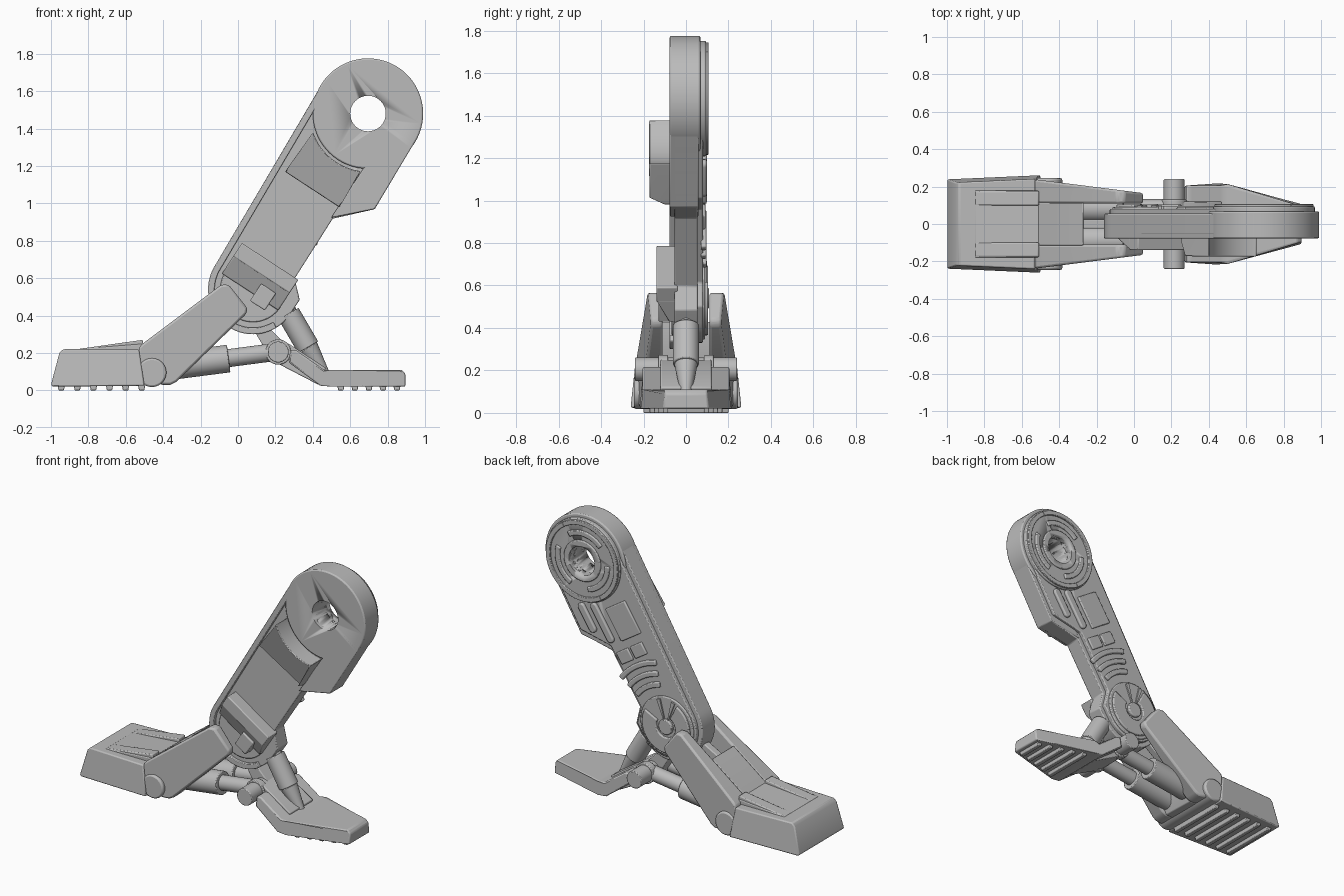
import bpy, bmesh, math
from mathutils import Vector, Matrix

if "Cube" in bpy.data.objects:
    bpy.data.objects.remove(bpy.data.objects["Cube"])

grey = bpy.data.materials.new("plain grey")
grey.use_nodes = True
COLOUR = (0.5, 0.5, 0.5, 1)
grey.diffuse_color = COLOUR
grey.node_tree.nodes["Principled BSDF"].inputs["Base Color"].default_value = COLOUR


def finish(name, bm, bevel=0.0):
    bmesh.ops.recalc_face_normals(bm, faces=bm.faces)
    mesh = bpy.data.meshes.new(name)
    bm.to_mesh(mesh)
    bm.free()
    obj = bpy.data.objects.new(name, mesh)
    bpy.context.collection.objects.link(obj)
    mesh.materials.append(grey)
    bpy.ops.object.select_all(action="DESELECT")
    obj.select_set(True)
    bpy.context.view_layer.objects.active = obj
    bpy.ops.object.shade_smooth_by_angle(angle=math.radians(35))
    if bevel:
        mod = obj.modifiers.new("soft edges", "BEVEL")
        mod.width, mod.segments = bevel, 2
        mod.limit_method, mod.angle_limit = "ANGLE", math.radians(35)
    return obj


def prism(name, pts, y0, y1, bevel=0.006, shape=None):
    """Extrude an x-z outline along y; shape(x, y, z) may move y."""
    bm = bmesh.new()
    face = bm.faces.new([bm.verts.new((x, y0, z)) for x, z in pts])
    out = bmesh.ops.extrude_face_region(bm, geom=[face])
    for v in out["geom"]:
        if isinstance(v, bmesh.types.BMVert):
            v.co.y = y1
    if shape:
        for v in bm.verts:
            v.co.y = shape(*v.co)
    return finish(name, bm, bevel)


def rod(name, a, b, r0, r1=None, bevel=0.005):
    a, b = Vector(a), Vector(b)
    bm = bmesh.new()
    turn = (b - a).to_track_quat("Z", "Y").to_matrix().to_4x4()
    bmesh.ops.create_cone(bm, cap_ends=True, segments=40, radius1=r0,
                          radius2=r0 if r1 is None else r1, depth=(b - a).length,
                          matrix=Matrix.Translation((a + b) / 2) @ turn)
    return finish(name, bm, bevel)


# Leg coordinates: u runs up the leg from the lower joint, v to its rear side
LOW, TOP = Vector((0.08, 0.54)), Vector((0.695, 1.48))
AXIS = (TOP - LOW).normalized()
SIDE = Vector((-AXIS.y, AXIS.x))
LEN = (TOP - LOW).length


def leg(pts):
    return [LOW + AXIS * u + SIDE * v for u, v in pts]


def arc(u, v, r, a0, a1, n=32):
    angles = [math.radians(a0 + (a1 - a0) * i / n) for i in range(n + 1)]
    return [(u + r * math.cos(a), v + r * math.sin(a)) for a in angles]


def band(u, v, r0, r1, a0, a1):
    return arc(u, v, r1, a0, a1) + arc(u, v, r0, a1, a0)


def circle(u, r):
    return arc(u, 0, r, 0, 354.375, 63)


def rect(u0, u1, v0, v1):
    return [(u0, v0), (u1, v0), (u1, v1), (u0, v1)]


def capsule(u0, u1, v, r):
    return arc(u1, v, r, -90, 90, 10) + arc(u0, v, r, 90, 270, 10)


def outline(k):
    """Leg outline pulled inwards by k."""
    return (arc(LEN, 0, 0.293 - k, -90, 90) + arc(0, 0, 0.24 - k, 90, 270)
            + [(0.09, -0.24 + k), (0.17, -0.155 + k), (0.55 + k, -0.15 + k), (0.715 + k, -0.31 + k)])


# Leg body and upper joint, all bored through by one cutter
bore = rod("bore_cutter", (TOP.x, -0.4, TOP.y), (TOP.x, 0.4, TOP.y), 0.095, bevel=0)
bore.hide_render = True
bore.display_type = "WIRE"
joint = [
    prism("leg_body", leg(outline(0)), -0.055, 0.055),
    prism("leg_back_plate", leg(outline(0.03)), 0.04, 0.08),
    prism("upper_joint_disc", leg(circle(LEN, 0.295)), -0.077, 0.068, 0.008),
    prism("upper_joint_back_disc", leg(circle(LEN, 0.272)), 0.05, 0.094),
    prism("upper_joint_hub", leg(circle(LEN, 0.135)), 0.06, 0.104),
]
for part in joint:
    cut = part.modifiers.new("bore", "BOOLEAN")
    cut.operation, cut.object, cut.solver = "DIFFERENCE", bore, "EXACT"
for i in range(2):
    prism(f"upper_back_ring_{i}", leg(band(LEN, 0, 0.235, 0.265, 180 * i, 180 * i + 180)), 0.08, 0.106, 0.003)
for i in range(3):
    prism(f"upper_back_arc_{i}", leg(band(LEN, 0, 0.165, 0.2, 120 * i, 120 * i + 80)), 0.08, 0.105)

# Raised rim along the rear edge and around the lower end
prism("front_rim", leg([(LEN - 0.05, 0.29)] + arc(0, 0, 0.24, 90, 245)
                       + arc(0, 0, 0.205, 245, 90) + [(LEN - 0.05, 0.255)]), -0.077, -0.04, 0.004)
prism("upper_side_block", leg([(0.55, -0.14), (0.715, -0.31), (LEN, -0.293), (LEN, -0.14)]), -0.077, 0.06)


# Front housings with sloping lower ends
def housing(name, pts, depth, u0, u1, foot):
    def slope(x, y, z):
        u = (Vector((x, z)) - LOW).dot(AXIS)
        t = max(0, min(1, (u - u0) / (u1 - u0)))
        return y if y > -0.05 else -foot - (depth - foot) * t
    return prism(name, leg(pts), -0.06, -0.04, 0.006, slope)


housing("upper_housing", [(0.62, 0.2), (0.66, 0.2)] + arc(LEN, 0, 0.31, 142, 206)
        + [(0.66, -0.145), (0.62, -0.145)], 0.175, 0.62, 0.66, 0.1)
prism("lower_housing_top", leg(rect(0.09, 0.175, -0.175, 0.185)), -0.14, -0.04)
housing("lower_housing_slope", rect(-0.02, 0.1, -0.175, 0.185), 0.14, -0.02, 0.1, 0.08)
prism("front_catch", leg(rect(-0.06, 0.05, -0.115, -0.02)), -0.13, -0.04)
prism("lower_front_disc", leg(circle(0, 0.175)), -0.068, -0.04)

# Relief on the back of the leg
prism("back_panel", leg(rect(0.58, 0.8, -0.02, 0.15)), 0.07, 0.092)
for i, v in enumerate((-0.09, -0.18)):
    prism(f"back_slot_{i}", leg(capsule(0.62 + 0.1 * i, 0.84 + 0.03 * i, v, 0.025)), 0.07, 0.098, 0.008)
for i, v in enumerate((-0.1, 0.02)):
    prism(f"back_tile_{i}", leg(rect(0.45, 0.53, v, v + 0.1)), 0.07, 0.092)
for i in range(3):
    r = 0.25 + 0.07 * i
    prism(f"back_curved_bar_{i}", leg(band(0, 0, r, r + 0.035, -22, 22)), 0.07, 0.097, 0.008)
prism("lower_back_disc", leg(circle(0, 0.195)), 0.07, 0.09)
prism("lower_back_sector", leg(band(0, 0, 0.07, 0.175, 60, 330)), 0.08, 0.104)
prism("lower_back_hub", leg(circle(0, 0.05)), 0.08, 0.108)
for i, a in enumerate((15, 50)):
    prism(f"lower_back_spoke_{i}", leg(band(0, 0, 0.03, 0.18, a - 4, a + 4)), 0.08, 0.1, 0.003)


# Shin fork: two tapering arms joined by a solid heel end
def shin_width(x):
    return 0.24 - 0.127 * (x + 0.54)


ARM = [(-0.53, 0.23), (-0.51, 0.25), (-0.09, 0.565), (-0.05, 0.565), (0.05, 0.44),
       (0.045, 0.41), (-0.33, 0.045), (-0.36, 0.03), (-0.41, 0.03), (-0.53, 0.13)]
for side, s in (("left", 1), ("right", -1)):
    prism(f"shin_arm_{side}", ARM, 0, 1, 0.012,
          lambda x, y, z: s * (0.11 + (shin_width(x) - 0.11) * y))
    # Twin ankle pistons
    rod(f"ankle_piston_rod_{side}", (0.2, 0.085 * s, 0.205), (-0.3, 0.085 * s, 0.14), 0.048)
    rod(f"ankle_piston_sleeve_{side}", (-0.05, 0.085 * s, 0.17), (-0.36, 0.085 * s, 0.13), 0.074)
    rod(f"axle_collar_{side}", (0.215, 0.085 * s, 0.205), (0.215, 0.13 * s, 0.205), 0.068)
prism("shin_bridge", [(-0.53, 0.23), (-0.51, 0.25), (-0.27, 0.43), (-0.27, 0.2),
                      (-0.36, 0.03), (-0.41, 0.03), (-0.53, 0.13)], -0.115, 0.115)
prism("shin_tab", [(-0.3, 0.38), (-0.15, 0.46), (-0.1, 0.4), (-0.3, 0.25)], -0.025, 0.025)
rod("heel_hinge", (-0.46, -0.245, 0.095), (-0.46, 0.245, 0.095), 0.077, bevel=0.01)

# Heel foot with instep ridges and sole ribs
prism("heel_foot", [(-1, 0.03), (-0.955, 0.2), (-0.935, 0.22), (-0.53, 0.22), (-0.5, 0.025), (-0.99, 0.02)],
      -1, 1, 0.012, lambda x, y, z: y * (0.262 + 0.045 * (x + 0.54) - 0.1 * z))
prism("heel_instep", [(-0.85, 0.2), (-0.85, 0.222), (-0.5, 0.25), (-0.5, 0.2)], -0.18, 0.18)
for s in (-1, 1):
    prism(f"instep_ridge_{s}", [(-0.85, 0.2), (-0.85, 0.222), (-0.51, 0.27), (-0.5, 0.2)], 0.1 * s, 0.175 * s)
for i in range(6):
    x = -0.945 + 0.086 * i
    prism(f"heel_rib_{i}", [(x - 0.02, 0.03), (x - 0.014, 0), (x + 0.014, 0), (x + 0.02, 0.03)], -0.2, 0.2, 0.004)


# Toe foot: sloping back plate running into a tapering flat toe
def toe_width(x):
    return 0.205 - 0.28 * max(0, x - 0.5)


prism("toe_foot", [(0.28, 0.215), (0.31, 0.215), (0.46, 0.11), (0.5, 0.11), (0.875, 0.11), (0.895, 0.09),
                   (0.895, 0.02), (0.5, 0.02), (0.44, 0.025), (0.27, 0.15)],
      -1, 1, 0.008, lambda x, y, z: y * (toe_width(x) + 0.15 * (0.11 - min(z, 0.11))))
prism("toe_bracket", [(0.18, 0.16), (0.19, 0.25), (0.27, 0.25), (0.47, 0.12), (0.43, 0.03)], -0.12, 0.12)
for i in range(5):
    x, w = 0.55 + 0.075 * i, toe_width(0.55 + 0.075 * i) - 0.02
    prism(f"toe_rib_{i}", [(x - 0.02, 0.03), (x - 0.014, 0), (x + 0.014, 0), (x + 0.02, 0.03)], -w, w, 0.004)

# Axle, its link to the leg, and the shock absorber above the toe
rod("ankle_axle", (0.215, -0.24, 0.205), (0.215, 0.24, 0.205), 0.056)
prism("ankle_link", [(0.08, 0.33), (0.16, 0.34), (0.26, 0.24), (0.18, 0.16)], -0.05, 0.05)
rod("shock_rod", (0.2, 0, 0.58), (0.33, 0, 0.33), 0.032)
rod("shock_sleeve", (0.27, 0, 0.41), (0.375, 0, 0.23), 0.062)
rod("shock_tip", (0.375, 0, 0.23), (0.465, 0, 0.09), 0.055, 0.025)
